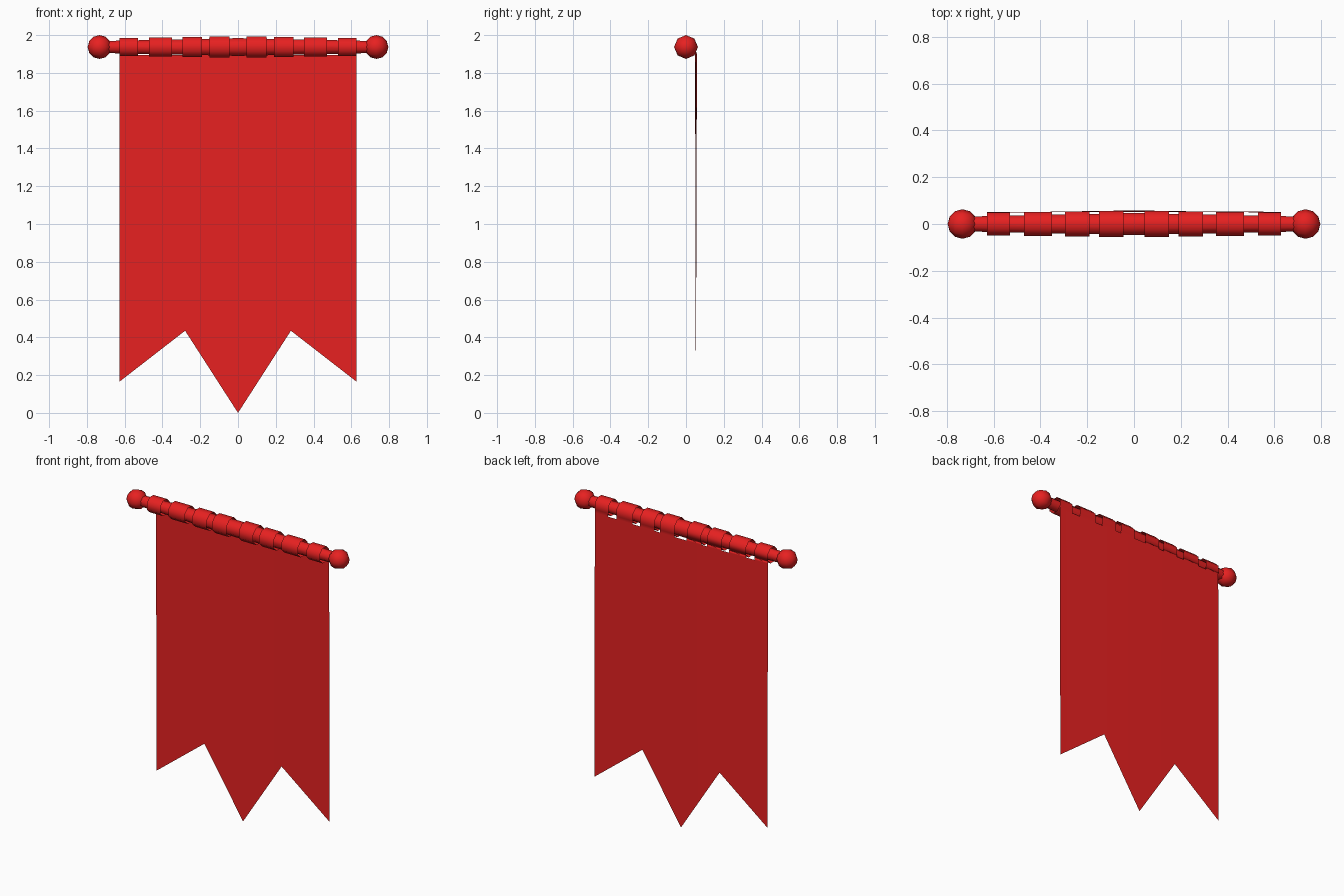
import bpy, bmesh
from math import pi, sin, cos, radians

if "Cube" in bpy.data.objects:
    bpy.data.objects.remove(bpy.data.objects["Cube"])

ROD_Z = 1.937
CLOTH_TOP = 1.896
HALF_W = 0.628

red = bpy.data.materials.new("red")
red.diffuse_color = (0.8, 0.015, 0.015, 1)
red.use_nodes = True
red.node_tree.nodes["Principled BSDF"].inputs["Base Color"].default_value = red.diffuse_color


def make(name, bm, angle=50):
    me = bpy.data.meshes.new(name)
    bm.to_mesh(me)
    bm.free()
    me.materials.append(red)
    ob = bpy.data.objects.new(name, me)
    bpy.context.collection.objects.link(ob)
    bpy.context.view_layer.objects.active = ob
    ob.select_set(True)
    bpy.ops.object.shade_smooth_by_angle(angle=radians(angle))
    ob.select_set(False)
    return ob


def octagon(bm, x, apothem):
    r = apothem / cos(pi / 8)
    return [bm.verts.new((x, r * cos(pi / 8 + i * pi / 4),
                          ROD_Z + r * sin(pi / 8 + i * pi / 4))) for i in range(8)]


def bridge(bm, a, b):
    for i in range(len(a)):
        j = (i + 1) % len(a)
        bm.faces.new((a[i], a[j], b[j], b[i]))


def cloth_y(x):
    return 0.058 - 0.010 * abs(x) / HALF_W


# rod, slightly thicker in the middle
bm = bmesh.new()
rings = [octagon(bm, x, r) for x, r in ((-0.70, 0.032), (0, 0.047), (0.70, 0.032))]
bridge(bm, rings[0], rings[1])
bridge(bm, rings[1], rings[2])
bm.faces.new(rings[0][::-1])
bm.faces.new(rings[2])
bmesh.ops.recalc_face_normals(bm, faces=bm.faces)
make("rod", bm)

# round end knobs, poles along the rod
for side, sx in (("left", -1), ("right", 1)):
    bm = bmesh.new()
    bmesh.ops.create_uvsphere(bm, u_segments=8, v_segments=6, radius=0.063)
    for v in bm.verts:
        x, y, z = v.co
        v.co = (sx * 0.733 + z, y, ROD_Z - x)
    make("knob_" + side, bm, 60)

# cloth loops round the rod, each with a tab down to the banner
for side, sx in (("left", -1), ("right", 1)):
    for n, (x0, x1) in enumerate(((0.045, 0.15), (0.19, 0.295),
                                  (0.35, 0.47), (0.53, HALF_W))):
        bm = bmesh.new()
        y = cloth_y((x0 + x1) / 2)
        a, b = octagon(bm, sx * x0, y), octagon(bm, sx * x1, y)
        bridge(bm, a, b)
        bmesh.ops.recalc_face_normals(bm, faces=bm.faces)
        low = [bm.verts.new((sx * x, cloth_y(x), CLOTH_TOP)) for x in (x0, x1)]
        bm.faces.new((a[7], b[7], low[1], low[0]))
        make(f"loop_{side}_{n + 1}", bm)

# hanging banner with three pointed tails
bm = bmesh.new()
outline = ((-HALF_W, 0.165), (-0.28, 0.435), (0, 0.0), (0.28, 0.435), (HALF_W, 0.165))
top = [bm.verts.new((x, cloth_y(x), CLOTH_TOP)) for x, z in outline]
bottom = [bm.verts.new((x, 0.052, z)) for x, z in outline]
for i in range(4):
    bm.faces.new((top[i], bottom[i], bottom[i + 1], top[i + 1]))
make("banner", bm)
